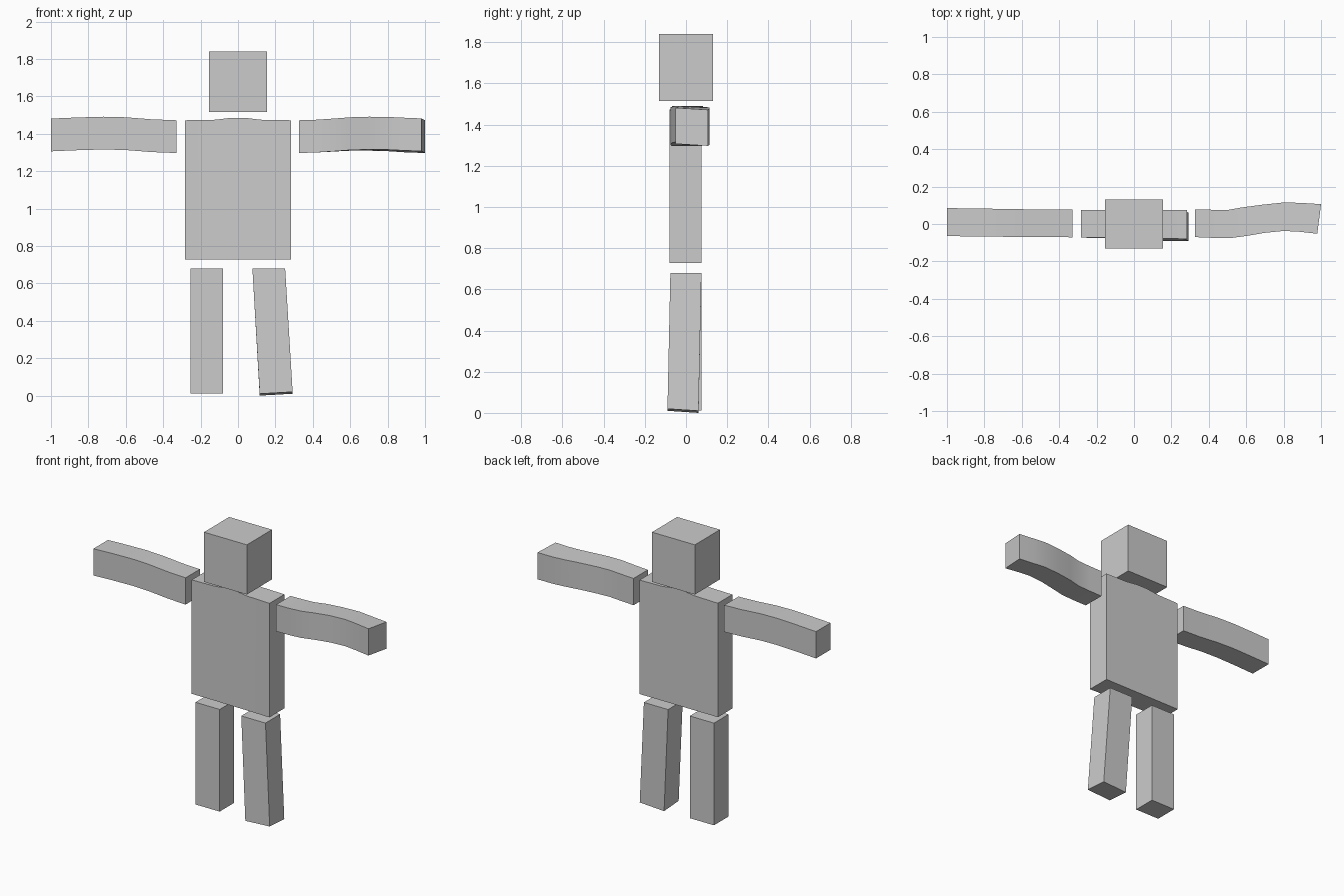
import bpy, bmesh
from math import radians


def loft(name, rings):
    """Closed solid through a series of four-cornered rings."""
    bm = bmesh.new()
    loops = [[bm.verts.new(p) for p in ring] for ring in rings]
    for a, b in zip(loops, loops[1:]):
        for i in range(4):
            j = (i + 1) % 4
            bm.faces.new((a[i], a[j], b[j], b[i]))
    bm.faces.new(loops[0][::-1])
    bm.faces.new(loops[-1])
    bmesh.ops.recalc_face_normals(bm, faces=bm.faces)
    mesh = bpy.data.meshes.new(name)
    bm.to_mesh(mesh)
    bm.free()
    ob = bpy.data.objects.new(name, mesh)
    bpy.context.collection.objects.link(ob)
    bpy.ops.object.select_all(action='DESELECT')
    ob.select_set(True)
    bpy.context.view_layer.objects.active = ob
    bpy.ops.object.shade_smooth_by_angle(angle=radians(30))
    return ob


def ring_x(x, y0, y1, z0, z1, skew=0.0, drop=0.0):
    """Ring across x; skew pushes the back out along x, drop lowers it."""
    return [(x, y0, z0), (x + skew, y1, z0 - drop),
            (x + skew, y1, z1 - drop), (x, y0, z1)]


def arm(name, stations):
    # each station: x, front y, back y, underside z, skew, back drop
    return loft(name, [ring_x(x, y0, y1, z, z + 0.175, s, d)
                       for x, y0, y1, z, s, d in stations])


# Head
loft("head", [ring_x(x, -0.13, 0.13, 1.515, 1.84) for x in (-0.155, 0.155)])

# Torso with a slightly raised neckline
loft("torso", [ring_x(x, y0, 0.076, 0.727, z) for x, y0, z in (
    (-0.284, -0.073, 1.472), (-0.12, -0.073, 1.475), (-0.04, -0.075, 1.485),
    (0.04, -0.075, 1.485), (0.12, -0.076, 1.475), (0.283, -0.08, 1.472))])

# Arms: both bow upward, one also swings back
arm("right_arm", [
    (-1.0, -0.065, 0.085, 1.306, 0, 0), (-0.86, -0.066, 0.083, 1.312, 0, 0),
    (-0.72, -0.068, 0.081, 1.316, 0, 0), (-0.6, -0.069, 0.079, 1.313, 0, 0),
    (-0.46, -0.07, 0.077, 1.302, 0, 0), (-0.33, -0.071, 0.077, 1.297, 0, 0)])
arm("left_arm", [
    (0.325, -0.07, 0.078, 1.297, 0, 0),
    (0.42, -0.074, 0.076, 1.3, 0, 0),
    (0.51, -0.076, 0.075, 1.306, -0.01, 0.002),
    (0.6, -0.064, 0.089, 1.313, -0.02, 0.004),
    (0.7, -0.047, 0.103, 1.316, -0.015, 0.006),
    (0.8, -0.037, 0.115, 1.315, 0, 0.008),
    (0.88, -0.041, 0.113, 1.311, 0.01, 0.01),
    (0.98, -0.052, 0.106, 1.307, 0.02, 0.01)])

# Legs: one straight, one splayed outward
loft("right_leg", [[(x, y, z) for x, y in (
    (-0.255, -0.075), (-0.08, -0.075), (-0.08, 0.075), (-0.255, 0.075))]
    for z in (0.012, 0.68)])
loft("left_leg", [
    [(0.116, -0.09, 0.01), (0.292, -0.09, 0.02),
     (0.292, 0.061, 0.01), (0.116, 0.061, 0.0)],
    [(0.077, -0.076, 0.68), (0.252, -0.076, 0.68),
     (0.252, 0.075, 0.68), (0.077, 0.075, 0.68)]])
